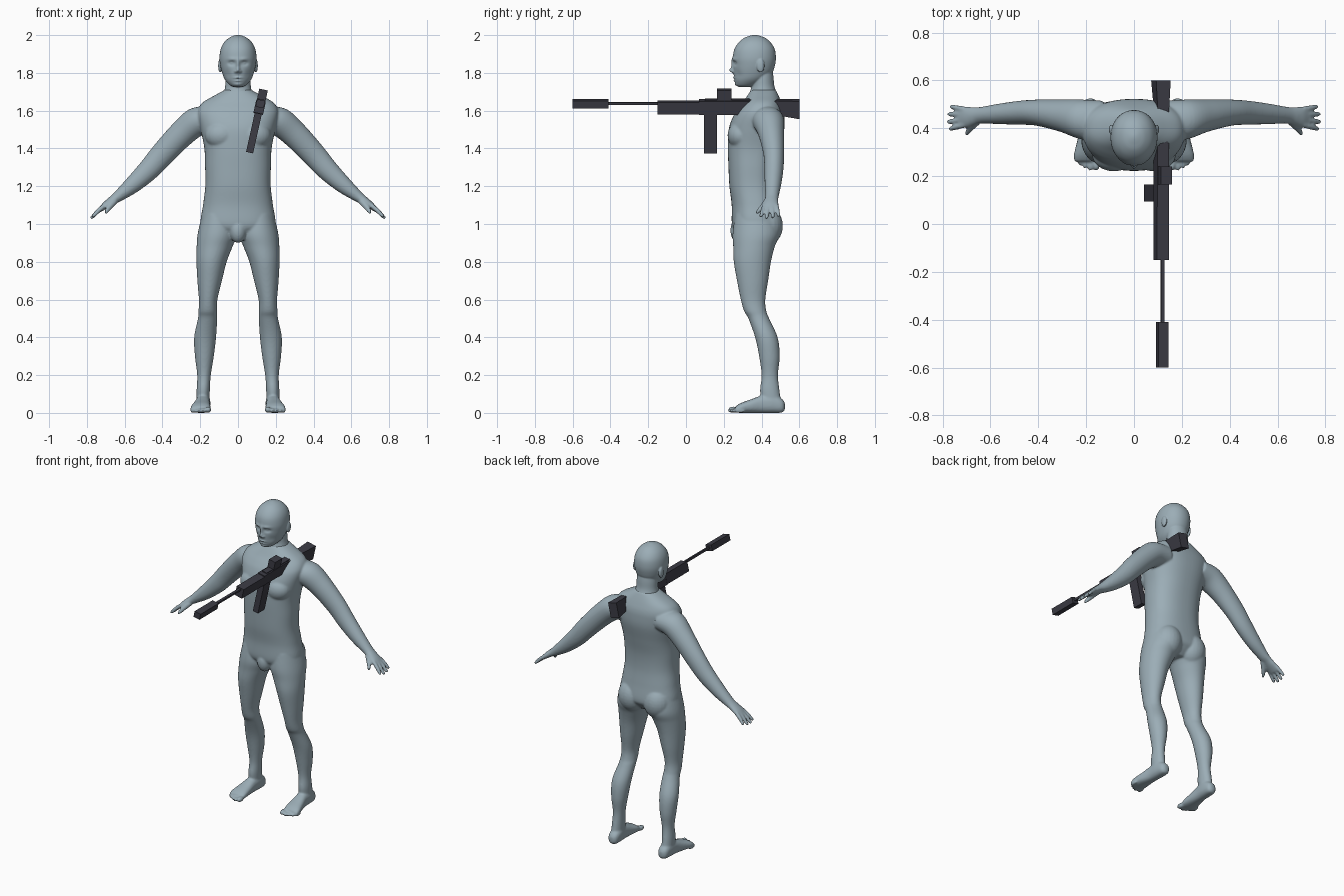
import bpy, bmesh, math
from mathutils import Vector, Matrix


def material(name, rgb):
    m = bpy.data.materials.new(name)
    m.diffuse_color = (*rgb, 1)
    return m


SKIN = material("blue grey skin", (0.33, 0.42, 0.47))
METAL = material("dark gunmetal", (0.045, 0.045, 0.06))


def spline(rings, sub):
    """Catmull-Rom interpolation of the ring parameters."""
    out = []
    for i in range(len(rings) - 1):
        p = [rings[max(0, min(len(rings) - 1, i + k))] for k in (-1, 0, 1, 2)]
        for s in range(sub):
            t = s / sub
            out.append([0.5 * (2 * b + (c - a) * t + (2 * a - 5 * b + 4 * c - d) * t * t
                               + (3 * b - a - 3 * c + d) * t ** 3) for a, b, c, d in zip(*p)])
    return out + [list(rings[-1])]


def loft(bm, rings, side=1, v=(0, 1, 0), power=2.0, n=40, sub=6):
    """Rings: centre x, y, z, half width, half depth, tilt in degrees about y."""
    rows = []
    for cx, cy, cz, a, b, tilt in spline(rings, sub):
        t = math.radians(tilt)
        u = Vector((math.cos(t), 0, math.sin(t)))
        row = []
        for k in range(n):
            c, s = math.cos(2 * math.pi * k / n), math.sin(2 * math.pi * k / n)
            c = math.copysign(abs(c) ** (2 / power), c)
            s = math.copysign(abs(s) ** (2 / power), s)
            p = Vector((cx, cy, cz)) + u * (a * c) + Vector(v) * (b * s)
            row.append(bm.verts.new((p.x * side, p.y, p.z)))
        rows.append(row)
    for r, q in zip(rows, rows[1:]):
        for k in range(n):
            bm.faces.new((r[k], r[(k + 1) % n], q[(k + 1) % n], q[k]))
    bm.faces.new(rows[0])
    bm.faces.new(rows[-1])


def upright(rows):
    """Level rings from (z, centre x, half width, front y, back y)."""
    return [(x, (f + b) / 2, z, w, (b - f) / 2, 0) for z, x, w, f, b in rows]


def ball(bm, centre, radii):
    bmesh.ops.create_uvsphere(bm, u_segments=24, v_segments=16, radius=1,
                              matrix=Matrix.Translation(centre) @ Matrix.Diagonal((*radii, 1)))


def fused(name, bm, voxel, smooth):
    """Weld all overlapping volumes into a single smooth skin."""
    bmesh.ops.recalc_face_normals(bm, faces=bm.faces)
    me = bpy.data.meshes.new(name)
    bm.to_mesh(me)
    bm.free()
    me.materials.append(SKIN)
    ob = bpy.data.objects.new(name, me)
    bpy.context.collection.objects.link(ob)
    bpy.context.view_layer.objects.active = ob
    rm = ob.modifiers.new("weld", 'REMESH')
    rm.mode, rm.voxel_size = 'VOXEL', voxel
    sm = ob.modifiers.new("soften", 'SMOOTH')
    sm.factor, sm.iterations = 0.5, smooth
    for m in ("weld", "soften"):
        bpy.ops.object.modifier_apply(modifier=m)
    ob.data.shade_smooth()
    return ob


# Torso
bm = bmesh.new()
loft(bm, upright([
    (0.92, 0, .06, .29, .44), (0.96, 0, .15, .26, .48), (1.00, 0, .197, .243, .50),
    (1.10, 0, .185, .242, .488), (1.20, 0, .173, .23, .478), (1.30, 0, .174, .225, .482),
    (1.40, 0, .178, .222, .50), (1.50, 0, .198, .226, .52), (1.57, 0, .213, .25, .522),
    (1.61, 0, .21, .275, .517), (1.645, 0, .185, .302, .505), (1.68, 0, .125, .325, .49),
    (1.71, 0, .07, .345, .475)]), power=2.35, n=64)
ball(bm, (0, .28, .965), (.045, .045, .065))

for s in (1, -1):
    # Chest and buttock masses
    ball(bm, (s * .085, .29, 1.47), (.09, .07, .075))
    ball(bm, (s * .092, .425, .99), (.09, .088, .105))
    # Leg
    loft(bm, upright([
        (1.05, .105, .085, .26, .48), (.95, .109, .104, .247, .495), (.88, .124, .095, .25, .47),
        (.80, .140, .080, .253, .45), (.70, .150, .065, .27, .435), (.60, .158, .049, .29, .42),
        (.54, .160, .049, .307, .425), (.50, .161, .051, .33, .44), (.40, .174, .058, .366, .485),
        (.30, .178, .050, .387, .496), (.20, .180, .036, .40, .487), (.12, .184, .035, .392, .495),
        (.05, .185, .034, .40, .505)]), s)
    # Foot, heel to ball
    loft(bm, [
        (.182, .524, .035, .012, .016, 0), (.183, .508, .038, .031, .036, 0),
        (.184, .46, .050, .038, .050, 0), (.187, .40, .046, .038, .046, 0),
        (.193, .34, .035, .046, .035, 0), (.198, .29, .026, .053, .026, 0),
        (.199, .262, .018, .050, .016, 0)], s, v=(0, 0, 1), power=2.4)
    # Toes
    for x, y, r in ((.158, .25, .017), (.184, .248, .012), (.205, .258, .0115),
                    (.225, .27, .011), (.242, .285, .0105)):
        ball(bm, (s * x, y, r), (r * .95, .028, r))
    # Arm and palm
    loft(bm, [
        (.13, .43, 1.555, .07, .085, 80), (.22, .437, 1.54, .077, .083, 64),
        (.30, .452, 1.475, .071, .068, 52), (.40, .465, 1.37, .064, .055, 46),
        (.475, .465, 1.285, .057, .050, 44), (.56, .46, 1.205, .045, .043, 44),
        (.635, .455, 1.145, .030, .035, 43), (.67, .45, 1.122, .023, .038, 43),
        (.70, .447, 1.10, .019, .044, 43), (.732, .446, 1.073, .012, .041, 43)], s)
    # Fingers and thumb
    for y0, y1, reach in ((.414, .398, .055), (.436, .427, .064), (.458, .459, .062), (.479, .490, .05)):
        x1, z1 = .722 + reach * .8, 1.086 - reach * .8
        loft(bm, [(.705, y0, 1.10, .012, .0115, 43),
                  ((.708 + x1) / 2, (y0 + y1) / 2, (1.102 + z1) / 2, .012, .0115, 43),
                  (x1, y1, z1, .0095, .0095, 43),
                  (x1 + .006, y1, z1 - .006, .004, .004, 43)], s, n=16)
    loft(bm, [(.65, .435, 1.125, .018, .02, 43), (.68, .405, 1.09, .016, .017, 43),
              (.697, .382, 1.065, .011, .012, 43), (.702, .374, 1.056, .005, .006, 43)], s, n=16)
fused("body", bm, .006, 5)

# Head with neck and ears
bm = bmesh.new()
loft(bm, upright([
    (1.726, 0, .026, .280, .34), (1.737, 0, .046, .266, .38), (1.765, 0, .070, .257, .425),
    (1.80, 0, .084, .252, .457), (1.84, 0, .094, .250, .471), (1.88, 0, .098, .248, .476),
    (1.925, 0, .092, .256, .470), (1.96, 0, .075, .278, .449), (1.985, 0, .048, .308, .42),
    (1.997, 0, .022, .34, .388), (2.001, 0, .004, .36, .37)]), power=2.1, n=64)
loft(bm, upright([
    (1.84, 0, .06, .36, .455), (1.78, 0, .066, .35, .463), (1.73, 0, .068, .347, .468),
    (1.69, 0, .076, .335, .482), (1.655, 0, .088, .32, .492), (1.62, 0, .08, .33, .48)]))
for s in (1, -1):
    ball(bm, (s * .095, .395, 1.838), (.010, .021, .036))
head = fused("head", bm, .004, 4)

# Facial features: x, z, spread x, spread z, push along y
FEATURES = [
    (.030, 1.872, .024, .010, -.005), (.034, 1.851, .018, .012, .011), (.034, 1.851, .010, .006, -.005),
    (0, 1.845, .009, .028, -.011), (0, 1.814, .011, .013, -.019), (.013, 1.807, .007, .007, -.008),
    (0, 1.774, .021, .005, -.007), (0, 1.758, .018, .005, -.006), (0, 1.738, .022, .011, -.006),
    (.055, 1.79, .02, .025, .005)]
for v in head.data.vertices:
    if v.co.y < .34 and v.co.z > 1.715:
        x, z = abs(v.co.x), v.co.z
        v.co.y += sum(d * math.exp(-((x - a) / sa) ** 2 - ((z - b) / sb) ** 2)
                      for a, b, sa, sb, d in FEATURES)

# Rifle, rolled about its long axis
ROLL = Matrix.Translation((.115, 0, 1.62)) @ Matrix.Rotation(math.radians(12.5), 4, 'Y')


def block(name, width, y0, y1, z0, z1, front_scale=1.0):
    b = bmesh.new()
    bmesh.ops.create_cube(b, size=1)
    for v in b.verts:
        k = front_scale if v.co.y < 0 else 1
        v.co = (v.co.x * width * k, y0 if v.co.y < 0 else y1,
                z1 + (z0 - z1) * (k if v.co.z < 0 else 0))
    b.transform(ROLL)
    me = bpy.data.meshes.new(name)
    b.to_mesh(me)
    b.free()
    me.materials.append(METAL)
    bpy.context.collection.objects.link(bpy.data.objects.new(name, me))


block("muzzle_suppressor", .044, -.60, -.41, -.003, .037)
block("barrel", .015, -.42, -.14, .012, .026)
block("handguard", .052, -.15, .08, -.035, .030)
block("receiver", .050, .07, .46, -.038, .036)
block("top_rail", .034, .10, .38, .030, .042)
block("sight", .046, .165, .24, .030, .094)
block("magazine", .038, .095, .165, -.248, -.03)
block("stock", .062, .44, .60, -.060, .037, .72)
